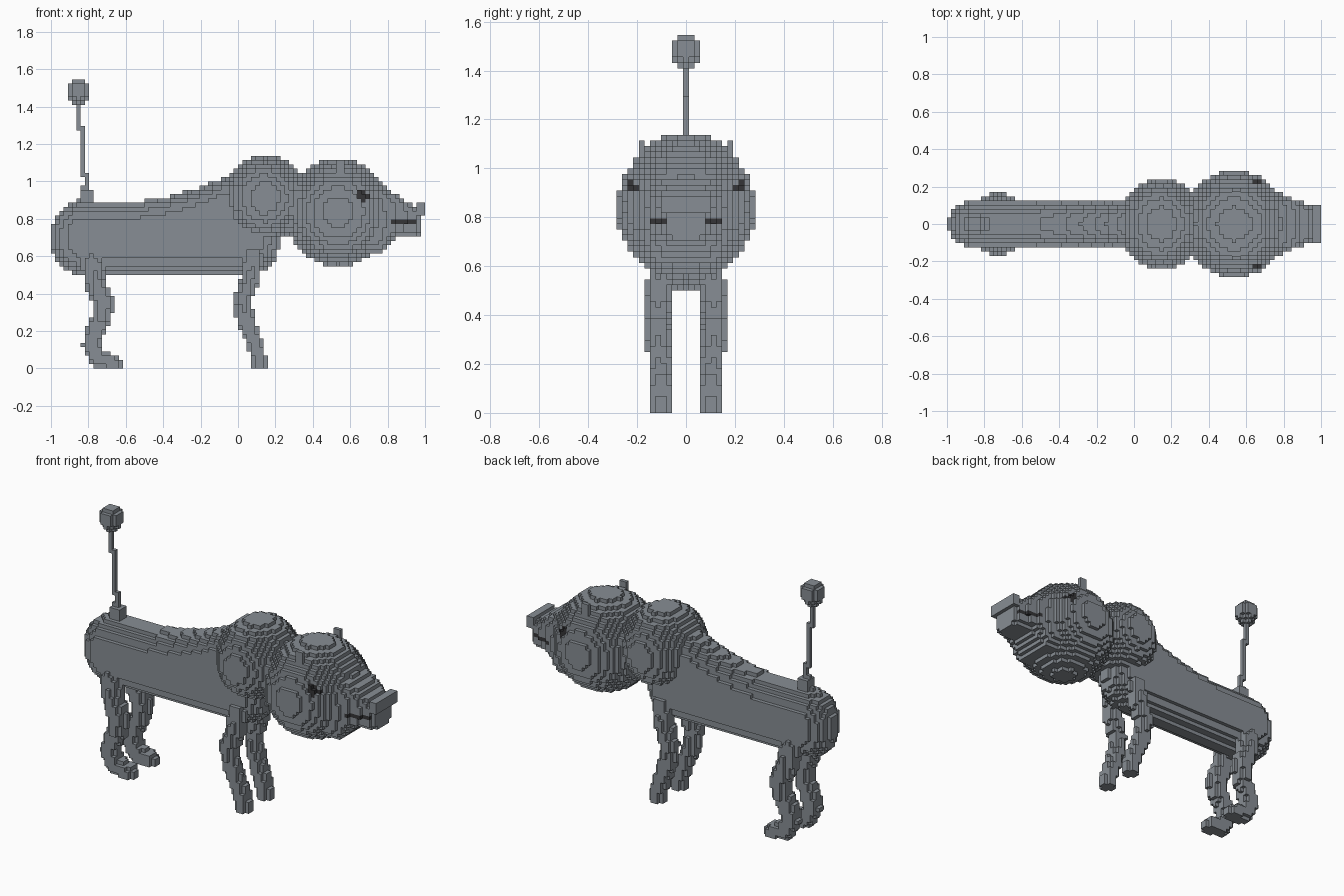
import bpy, bmesh, math
from mathutils import Vector

cube = bpy.data.objects.get("Cube")
if cube:
    bpy.data.objects.remove(cube, do_unlink=True)

CELL = 2 / 88            # edge of one small block
NX, NY, NZ = 88, 13, 68  # block counts (y runs from -NY to NY)


def make_material(name, rgb):
    m = bpy.data.materials.new(name)
    m.use_nodes = True
    m.diffuse_color = (*rgb, 1)
    bsdf = m.node_tree.nodes["Principled BSDF"]
    bsdf.inputs["Base Color"].default_value = (*rgb, 1)
    bsdf.inputs["Roughness"].default_value = 0.8
    return m


GREY = make_material("slate grey", (0.245, 0.27, 0.297))
DARK = make_material("dark charcoal", (0.035, 0.035, 0.038))


def centre(c):
    return Vector(((c[0] + .5) * CELL - 1, c[1] * CELL, (c[2] + .5) * CELL))


# Solid shapes, each a test on a point
def ellipsoid(cx, cy, cz, rx, ry, rz):
    return lambda p: ((p.x - cx) / rx) ** 2 + ((p.y - cy) / ry) ** 2 + ((p.z - cz) / rz) ** 2 <= 1


def box(x0, x1, y0, y1, z0, z1):
    return lambda p: x0 <= p.x <= x1 and y0 <= p.y <= y1 and z0 <= p.z <= z1


def tube(path):
    """Rounded tube through points (x, y, z, radius)."""
    def test(p):
        for a, b in zip(path, path[1:]):
            a3, b3 = Vector(a[:3]), Vector(b[:3])
            d = b3 - a3
            t = max(0, min(1, (p - a3).dot(d) / d.length_squared))
            if (p - a3 - d * t).length <= a[3] + (b[3] - a[3]) * t:
                return True
        return False
    return test


def torso(p):
    # Long trunk with an elliptical edge; the back rises towards the shoulders
    top = .89 + .4 * max(0, min(p.x, .05) + .65) ** 2
    dx = max(-.835 - p.x, 0, p.x - .06)
    dz = max(.665 - p.z, 0, p.z - (top - .16))
    return (dx * dx + dz * dz) / .16 ** 2 + (p.y / .127) ** 2 <= 1


def snout(p):
    # Squared muzzle narrowing towards a flat end
    if not .6 < p.x < .975:
        return False
    x = max(p.x, .76)
    half_y = .145 - .4 * (x - .82)
    top = .955 - .6 * (x - .8)
    low = .71 if x > .85 else .71 - 1.1 * (.85 - x)
    mid, half_z = (top + low) / 2, (top - low) / 2
    return (abs(p.y) / half_y) ** 4 + (abs(p.z - mid) / half_z) ** 4 <= 1


def leg(points, side):
    return tube([(x, side * y, z, r) for x, y, z, r in points])


FRONT_LEG = [(.08, .105, .6, .052), (.065, .11, .48, .052), (.028, .118, .38, .048),
             (.035, .112, .28, .046), (.07, .104, .18, .043), (.1, .103, .1, .043),
             (.125, .103, -.02, .043)]
HIND_LEG = [(-.78, .095, .56, .06), (-.755, .11, .44, .056), (-.722, .115, .36, .056),
            (-.724, .112, .28, .053), (-.765, .104, .2, .048), (-.785, .1, .12, .048),
            (-.745, .1, .05, .05), (-.66, .1, .03, .044)]

# Parts in order; a block belongs to the first part that claims it
parts = {
    "head": [ellipsoid(.535, 0, .833, .285, .285, .285), snout],
    "nose": [box(.945, 1, -.1, .1, .815, .89)],
    "shoulder_mane": [ellipsoid(.142, 0, .91, .222, .244, .232)],
    "body": [torso],
    "tail": [ellipsoid(-.81, 0, .89, .045, .045, .085), box(-.82, -.79, -.01, .01, .9, 1.05),
             box(-.84, -.815, -.01, .01, 1.03, 1.29), box(-.86, -.838, -.01, .01, 1.27, 1.43)],
    "tail_ball": [ellipsoid(-.852, 0, 1.482, .059, .059, .068)],
}
for name, s in (("left", 1), ("right", -1)):
    parts[name + "_ear"] = [box(.515, .56, min(s * .17, s * .195), max(s * .17, s * .195), 1.0, 1.115)]
    parts[name + "_front_leg"] = [leg(FRONT_LEG, s)]
    parts[name + "_hind_leg"] = [leg(HIND_LEG, s)]

owner = {}
grid = [(i, j, k) for i in range(NX) for j in range(-NY, NY + 1) for k in range(NZ)]
points = [(c, centre(c)) for c in grid]


# Rough bounds for the legs keep the tests quick
def near(name, p):
    if "leg" in name:
        s = 1 if name.startswith("left") else -1
        x = .06 if "front" in name else -.74
        return p.z < .68 and p.y * s > 0 and abs(p.x - x) < .2
    return True


for name, shapes in parts.items():
    for c, p in points:
        if c not in owner and near(name, p) and any(f(p) for f in shapes):
            owner[c] = name


def is_dark(p):
    eye = math.hypot(p.x - .668, p.z - .923) < .03 and abs(p.y) > .17
    mouth = abs(p.z - .79) < CELL / 2 and p.x > .82 and abs(p.y) > .085
    return eye or mouth


def build(name):
    bm = bmesh.new()
    verts = {}

    def corner(q):
        if q not in verts:
            verts[q] = bm.verts.new(((q[0]) * CELL - 1, (q[1] - .5) * CELL, q[2] * CELL))
        return verts[q]

    for c in (c for c, o in owner.items() if o == name):
        dark = name in ("head", "nose") and is_dark(centre(c))
        for axis in range(3):
            u, v = (axis + 1) % 3, (axis + 2) % 3
            for side in (0, 1):
                n = list(c)
                n[axis] += 2 * side - 1
                if tuple(n) in owner:
                    continue
                ring = []
                for a, b in ((0, 0), (1, 0), (1, 1), (0, 1)):
                    q = list(c)
                    q[axis] += side
                    q[u] += a
                    q[v] += b
                    ring.append(corner(tuple(q)))
                face = bm.faces.new(ring if side else ring[::-1])
                face.material_index = int(dark)
    mesh = bpy.data.meshes.new(name)
    bm.to_mesh(mesh)
    bm.free()
    mesh.materials.append(GREY)
    if name in ("head", "nose"):
        mesh.materials.append(DARK)
    bpy.context.collection.objects.link(bpy.data.objects.new(name, mesh))


for part in parts:
    build(part)
